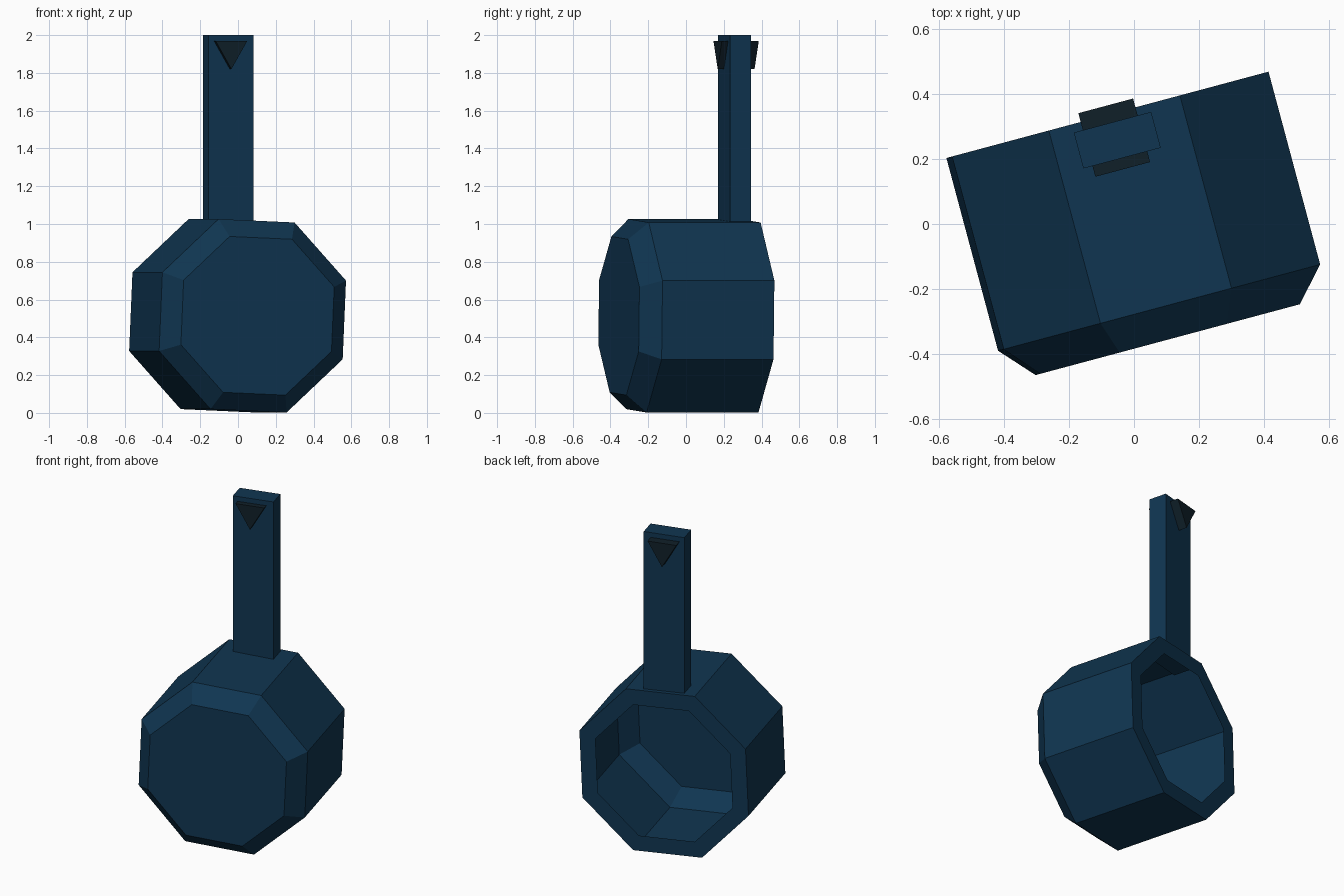
import bpy, bmesh, math
from mathutils import Matrix

if "Cube" in bpy.data.objects:
    bpy.data.objects.remove(bpy.data.objects["Cube"])

TURN = Matrix.Rotation(math.radians(15), 4, 'Z')  # whole pan is turned 15 degrees


def material(name, color):
    m = bpy.data.materials.new(name)
    m.diffuse_color = (*color, 1)
    m.use_nodes = True
    m.node_tree.nodes["Principled BSDF"].inputs["Base Color"].default_value = m.diffuse_color
    return m


def finish(bm, name, mat):
    bmesh.ops.recalc_face_normals(bm, faces=bm.faces)
    bm.transform(TURN)
    me = bpy.data.meshes.new(name)
    bm.to_mesh(me)
    bm.free()
    me.materials.append(mat)
    ob = bpy.data.objects.new(name, me)
    bpy.context.collection.objects.link(ob)
    return ob


def loft(name, rings, mat, cap_start=True, cap_end=True):
    bm = bmesh.new()
    vr = [[bm.verts.new(p) for p in r] for r in rings]
    n = len(vr[0])
    for a, b in zip(vr, vr[1:]):
        for i in range(n):
            j = (i + 1) % n
            bm.faces.new((a[i], a[j], b[j], b[i]))
    if cap_start:
        bm.faces.new(vr[0])
    if cap_end:
        bm.faces.new(vr[-1])
    return finish(bm, name, mat)


def octagon(r, y):
    pts = []
    for k in range(8):
        a = math.radians(20 + 45 * k)
        pts.append((0.008 + r * math.cos(a), y, 0.514 + r * math.sin(a)))
    return pts


blue = material("dark blue", (0.005, 0.036, 0.082))
slate = material("dark slate", (0.005, 0.014, 0.022))

# pan bowl: thin shell, bevelled closed front, inset rim with open back
loft("pan_bowl", [octagon(0.447, -0.37), octagon(0.545, -0.268),
                  octagon(0.545, 0.345), octagon(0.442, 0.345)],
     blue, cap_end=False)

# upright handle
section = [(-0.106, 0.205), (0.140, 0.205), (0.140, 0.319), (-0.106, 0.319)]
loft("handle", [[(x, y, z) for x, y in section] for z in (0.96, 2.0)], blue)

# triangular peg through the handle end
triangle = [(-0.077, 1.97), (0.097, 1.97), (0.010, 1.82)]
loft("hanging_peg", [[(x, y, z) for x, z in triangle] for y in (0.171, 0.373)], slate)
